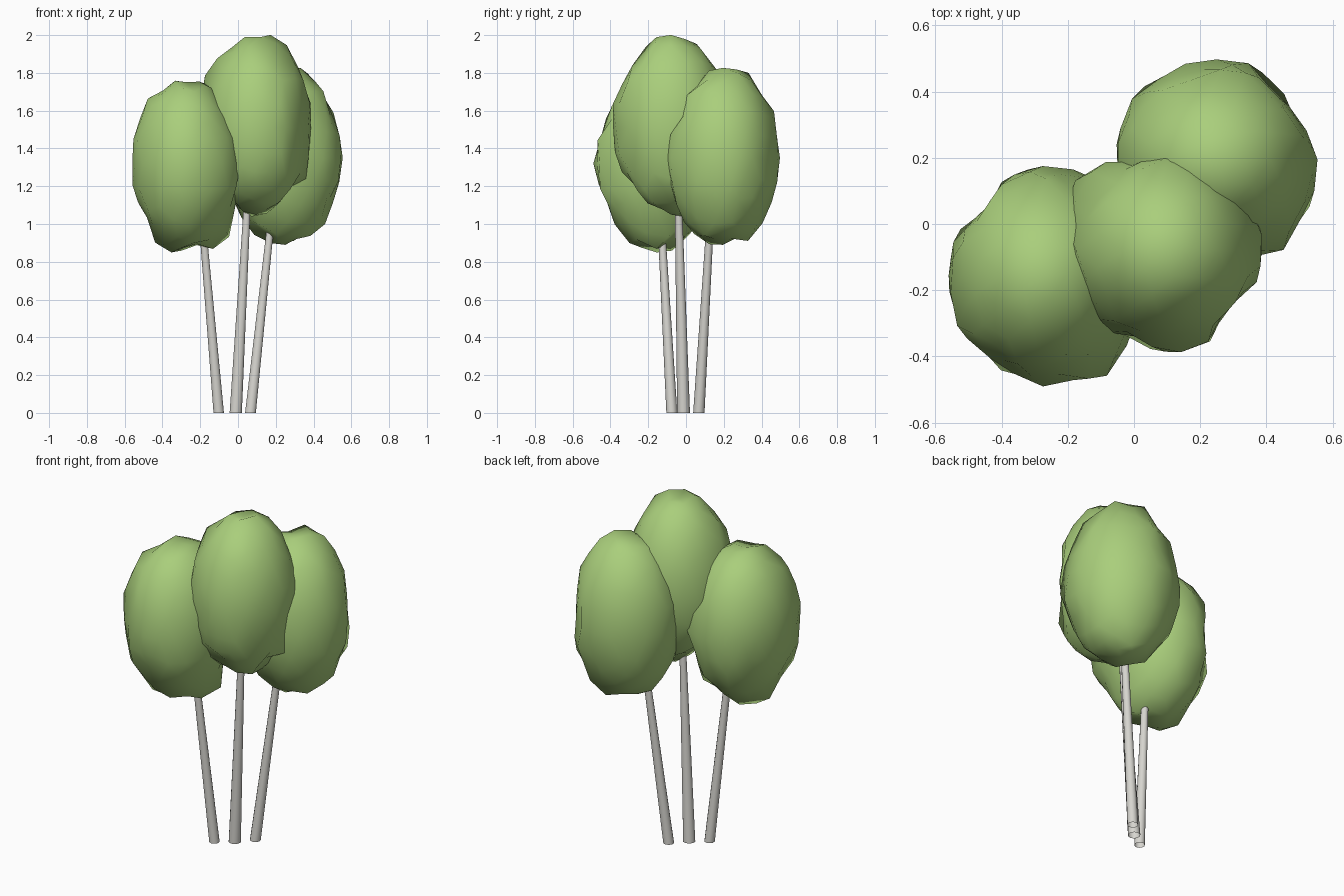
import bpy, bmesh, math, random
from mathutils import Vector


def material(name, rgb):
    m = bpy.data.materials.new(name)
    m.diffuse_color = (*rgb, 1)
    return m


LEAF = material("leaf green", (0.40, 0.62, 0.20))
BARK = material("pale grey bark", (0.68, 0.67, 0.63))


def finish(bm, name, mat):
    me = bpy.data.meshes.new(name)
    bm.to_mesh(me)
    bm.free()
    me.materials.append(mat)
    ob = bpy.data.objects.new(name, me)
    bpy.context.collection.objects.link(ob)
    return ob


# slim tapered trunk, open at the ends, leaning from base to top
def trunk(name, base, top, r0, r1):
    bm = bmesh.new()
    bmesh.ops.create_cone(bm, cap_ends=False, segments=10, radius1=r0, radius2=r1, depth=1)
    base, top = Vector(base), Vector(top)
    for v in bm.verts:
        p = base.lerp(top, v.co.z + 0.5)
        v.co = Vector((p.x + v.co.x, p.y + v.co.y, p.z))
    for f in bm.faces:
        f.smooth = True
    return finish(bm, name, BARK)


# lumpy crown: an ellipsoid pushed in and out to follow front, side and top outlines
def crown(name, centre, radii, front, side, top, seed):
    rng = random.Random(seed)
    cx, cy, cz = centre
    pts = [(x, cy, z) for x, z in front]
    pts += [(cx, y, z) for y, z in side]
    pts += [(x, y, cz) for x, y in top]
    guides = []
    for p in pts:
        d = Vector([(p[i] - centre[i]) / radii[i] for i in range(3)])
        guides.append((d.normalized(), d.length))
    bm = bmesh.new()
    bmesh.ops.create_icosphere(bm, subdivisions=3, radius=1)
    normals = []
    for v in bm.verts:
        d = v.co.normalized()
        total, weight = 0.15, 0.15
        for g, length in guides:
            w = math.exp((d.dot(g) - 1) * 45)
            total += w * length
            weight += w
        k = total / weight + rng.uniform(-0.055, 0.04)
        v.co = Vector([centre[i] + d[i] * k * radii[i] for i in range(3)])
        normals.append(Vector([d[i] / radii[i] for i in range(3)]).normalized())
    for f in bm.faces:
        f.smooth = True
    ob = finish(bm, name, LEAF)
    # soft round shading
    ob.data.normals_split_custom_set_from_vertices(normals)
    return ob


trunk("left_trunk", (-0.102, -0.075, 0), (-0.21, -0.145, 1.25), 0.029, 0.017)
trunk("middle_trunk", (-0.012, -0.013, 0), (0.065, -0.047, 1.4), 0.034, 0.015)
trunk("right_trunk", (0.066, 0.068, 0), (0.2, 0.142, 1.25), 0.030, 0.017)

crown("left_crown", (-0.275, -0.155, 1.32), (0.285, 0.325, 0.45),
      [(-0.56, 1.45), (-0.50, 1.62), (-0.40, 1.72), (-0.28, 1.75), (-0.17, 1.775),
       (-0.10, 1.71), (-0.03, 1.5), (0.0, 1.4), (0.0, 1.17), (-0.06, 0.89),
       (-0.25, 0.865), (-0.42, 0.88), (-0.49, 1.05), (-0.56, 1.2)],
      [(-0.40, 1.66), (-0.45, 1.52), (-0.44, 1.4), (-0.49, 1.3), (-0.41, 1.15),
       (-0.41, 1.07), (-0.33, 0.93), (-0.2, 0.865), (-0.05, 0.88)],
      [(-0.41, 0.13), (-0.24, 0.18), (-0.13, 0.14), (-0.43, 0.03), (-0.54, -0.01),
       (-0.565, -0.1), (-0.53, -0.19), (-0.57, -0.25), (-0.54, -0.34), (-0.43, -0.36),
       (-0.41, -0.445), (-0.33, -0.485), (-0.15, -0.485), (-0.06, -0.44), (0.01, -0.34)], 3)

crown("middle_crown", (0.095, -0.08, 1.51), (0.29, 0.31, 0.48),
      [(-0.19, 1.78), (-0.10, 1.88), (-0.04, 1.92), (0.0, 2.0), (0.06, 1.96),
       (0.15, 2.0), (0.24, 1.96), (0.30, 1.85), (0.36, 1.77), (0.385, 1.6),
       (0.39, 1.4), (0.37, 1.28), (0.25, 1.16), (0.14, 1.04), (0.07, 1.04), (0.0, 1.1)],
      [(-0.40, 1.6), (-0.36, 1.7), (-0.27, 1.85), (-0.2, 1.95), (-0.12, 1.99),
       (0.03, 2.0), (0.11, 1.93), (0.17, 1.83), (-0.38, 1.45), (-0.34, 1.32),
       (-0.24, 1.21), (-0.13, 1.08), (0.0, 1.0)],
      [(-0.2, 0.09), (-0.14, 0.17), (0.02, 0.18), (0.07, 0.24), (0.15, 0.18),
       (0.38, -0.13), (0.35, -0.21), (0.28, -0.27), (0.18, -0.39), (0.09, -0.4),
       (0.01, -0.34), (-0.09, -0.31), (-0.18, -0.2), (-0.19, -0.1)], 7)

crown("right_crown", (0.25, 0.195, 1.35), (0.305, 0.30, 0.47),
      [(0.38, 1.8), (0.47, 1.7), (0.48, 1.61), (0.555, 1.5), (0.54, 1.4), (0.555, 1.22),
       (0.49, 1.1), (0.47, 1.02), (0.36, 0.92), (0.23, 0.87), (0.18, 0.93), (0.08, 0.93)],
      [(0.18, 1.82), (0.34, 1.79), (0.42, 1.68), (0.49, 1.45), (0.49, 1.25), (0.45, 1.12),
       (0.35, 0.93), (0.25, 0.92), (0.17, 0.88), (0.06, 0.94), (-0.1, 1.23),
       (-0.1, 1.38), (-0.05, 1.52), (0.03, 1.72), (0.09, 1.8)],
      [(-0.005, 0.4), (0.14, 0.465), (0.32, 0.495), (0.45, 0.39), (0.485, 0.29),
       (0.56, 0.23), (0.56, 0.08), (0.49, -0.03), (0.40, -0.11), (-0.05, 0.31),
       (-0.06, 0.18)], 11)
